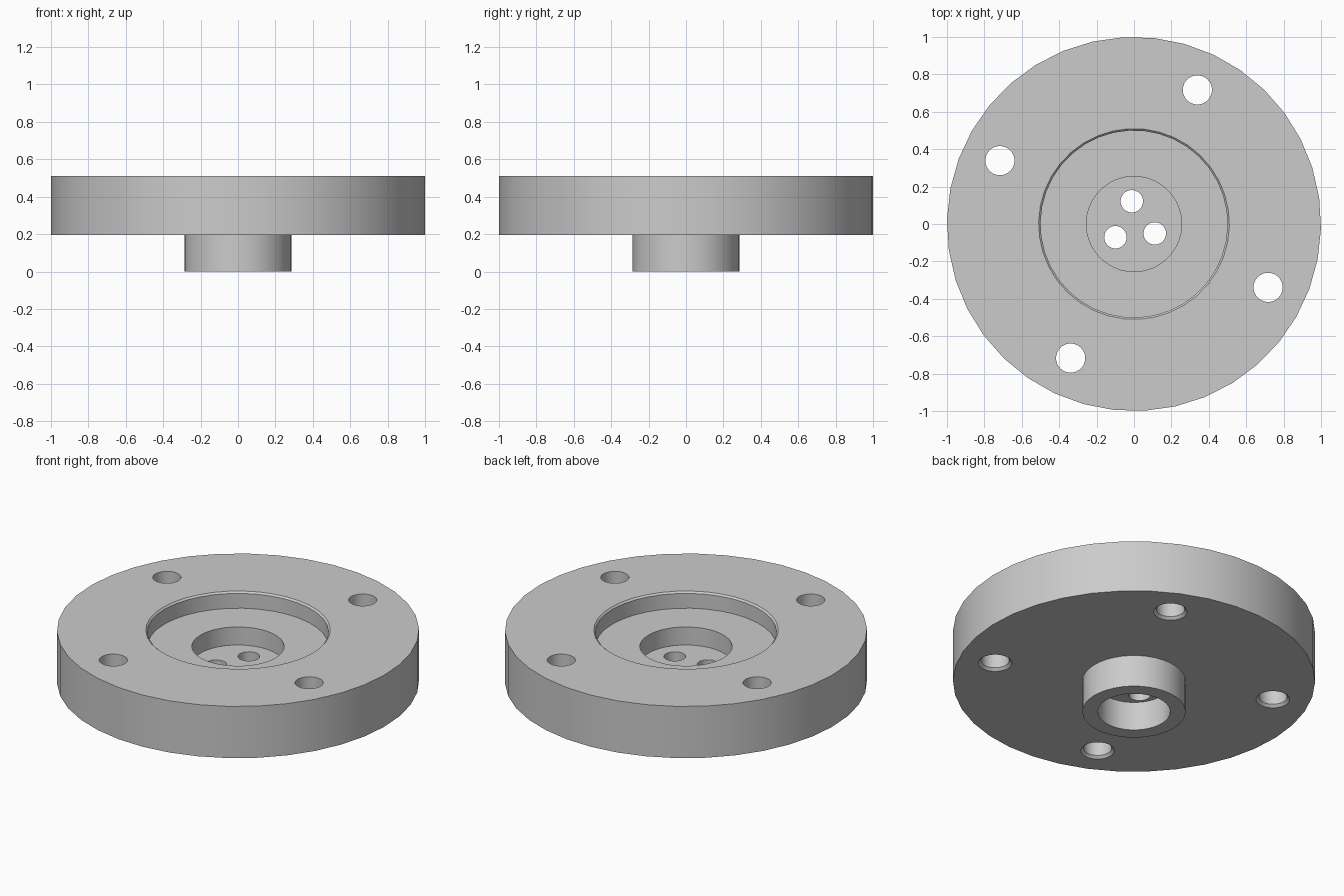
import bpy, bmesh, math

cube = bpy.data.objects.get("Cube")
if cube:
    bpy.data.objects.remove(cube, do_unlink=True)

metal = bpy.data.materials.new("grey_metal")
metal.use_nodes = True
GREY = (0.6, 0.6, 0.6, 1)
metal.diffuse_color = GREY
metal.node_tree.nodes["Principled BSDF"].inputs["Base Color"].default_value = GREY


def revolve(name, profile, sides, centre=(0, 0), turn=0.0):
    """Closed solid of revolution; both profile ends are capped with a disc."""
    bm = bmesh.new()
    rings = []
    for r, z in profile:
        angles = [turn + math.tau * i / sides for i in range(sides)]
        rings.append([bm.verts.new((centre[0] + r * math.cos(a),
                                    centre[1] + r * math.sin(a), z)) for a in angles])
    for lo, hi in zip(rings, rings[1:]):
        for i in range(sides):
            j = (i + 1) % sides
            bm.faces.new((lo[i], lo[j], hi[j], hi[i]))
    bm.faces.new(rings[0])
    bm.faces.new(rings[-1])
    bmesh.ops.recalc_face_normals(bm, faces=bm.faces)
    mesh = bpy.data.meshes.new(name)
    bm.to_mesh(mesh)
    bm.free()
    mesh.materials.append(metal)
    obj = bpy.data.objects.new(name, mesh)
    bpy.context.collection.objects.link(obj)
    return obj


# Flange with stepped recess on top and a hollow boss underneath
TOP, FLANGE, STEP, FLOOR, CEILING = 0.51, 0.195, 0.41, 0.30, 0.175
flange = revolve("flange", [
    (0.255, FLOOR), (0.255, STEP), (0.5, STEP), (0.5, TOP - 0.01), (0.51, TOP),
    (1, TOP), (1, FLANGE), (0.285, FLANGE), (0.285, 0), (0.2, 0), (0.2, CEILING),
], 38, turn=math.radians(-1.4))


def drill(name, profile, count, radius, start):
    """Cut a ring of evenly spaced holes through the flange."""
    for k in range(count):
        a = math.radians(start) + math.tau * k / count
        cutter = revolve(name, profile, 32, (radius * math.cos(a), radius * math.sin(a)))
        cutter.hide_render = True
        mod = flange.modifiers.new(name, 'BOOLEAN')
        mod.operation = 'DIFFERENCE'
        mod.solver = 'EXACT'
        mod.object = cutter
        bpy.context.view_layer.objects.active = flange
        bpy.ops.object.modifier_apply(modifier=mod.name)
        bpy.data.objects.remove(cutter, do_unlink=True)


# Bolt holes, countersunk slightly on the underside
drill("bolt_hole", [(0.108, FLANGE - 0.015), (0.078, FLANGE + 0.015), (0.078, TOP + 0.1)],
      4, 0.793, 64.7)
# Small holes through the central web
drill("web_hole", [(0.06, CEILING - 0.05), (0.06, FLOOR + 0.05)], 3, 0.122, 95.5)

# Smooth round walls, sharp rims
for o in bpy.context.selected_objects:
    o.select_set(False)
flange.select_set(True)
bpy.context.view_layer.objects.active = flange
bpy.ops.object.shade_smooth_by_angle(angle=math.radians(30))
